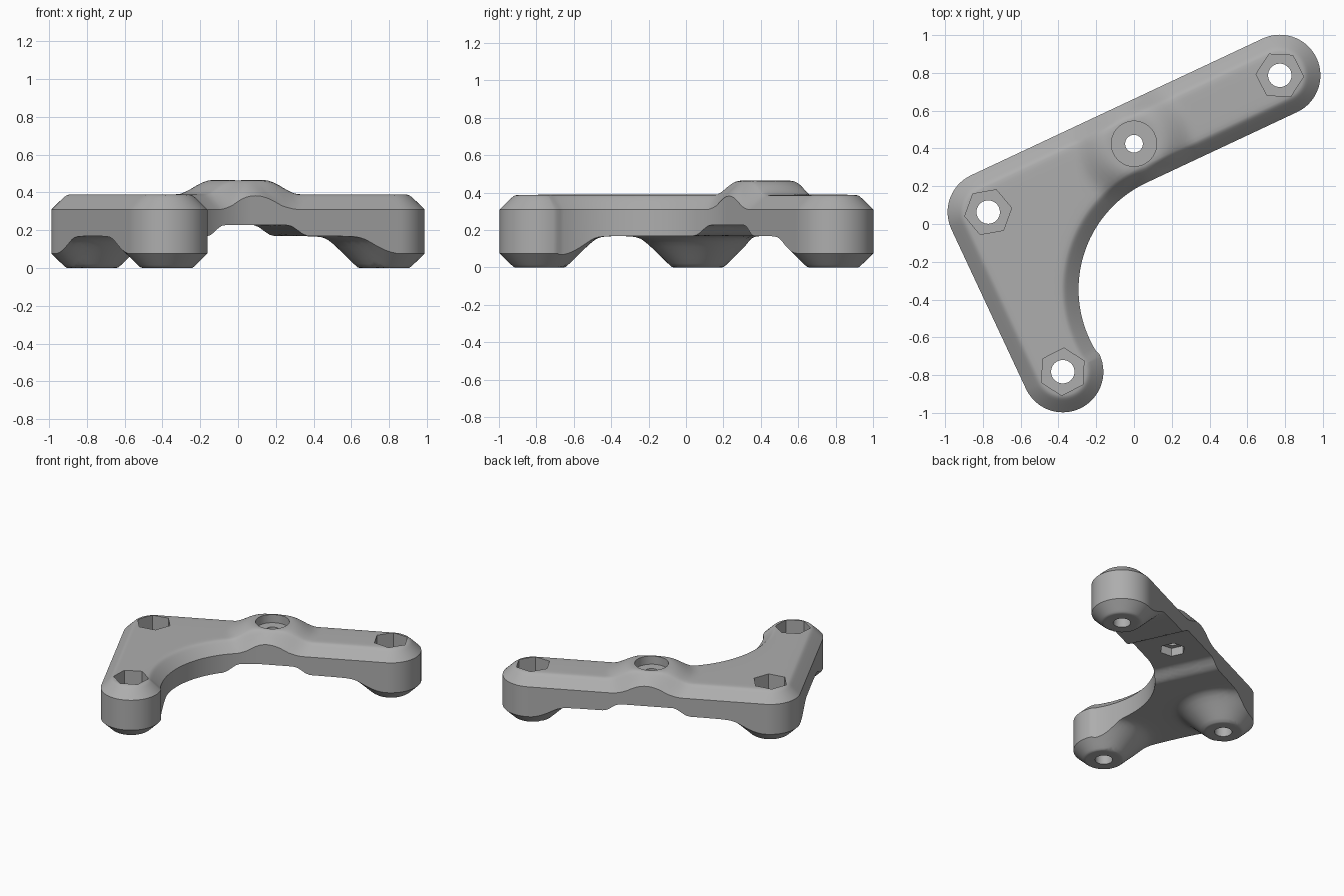
import bpy, bmesh, math
from mathutils import Vector
from mathutils.geometry import delaunay_2d_cdt, intersect_point_line

if "Cube" in bpy.data.objects:
    bpy.data.objects.remove(bpy.data.objects["Cube"], do_unlink=True)

# Layout: three feet and a raised centre boss on the long arm
R, CHAMFER, PLATE = 0.215, 0.08, 0.39
CORNER, LONG_END, SHORT_END = Vector((-0.772, 0.063)), Vector((0.772, 0.787)), Vector((-0.377, -0.782))
CENTRE = (CORNER + LONG_END) / 2
FEET = (CORNER, LONG_END, SHORT_END)
along = (LONG_END - CORNER).normalized()
tilt = math.atan2(along.y, along.x)
quarter = math.pi / 2
side = Vector((along.y, -along.x))

# Concave inner curve, tangent to the long arm and to the short end
HOLLOW_R = 0.623
hollow = CENTRE + side * (R + HOLLOW_R) - along * 0.029
to_hollow = hollow - SHORT_END
meet = math.atan2(to_hollow.y, to_hollow.x)


def soft_max(a, b, k=0.012):
    return (a + b + math.hypot(a - b, k)) / 2


def soft_min(a, b, k=0.03):
    return -soft_max(-a, -b, k)


def smoothstep(a, b, x):
    t = min(max((x - a) / (b - a), 0), 1)
    return t * t * (3 - 2 * t)


def arc(centre, radius, start, end):
    n = max(4, int(abs(end - start) * radius / 0.022))
    angles = [start + (end - start) * i / n for i in range(n + 1)]
    return [centre + Vector((math.cos(a), math.sin(a))) * radius for a in angles]


def make_outline():
    corners = arc(LONG_END, R, tilt - quarter, tilt + quarter)
    corners += arc(CORNER, R, tilt + quarter, tilt + math.pi)
    corners += arc(SHORT_END, R, tilt + math.pi, meet + math.tau)
    corners += arc(hollow, HOLLOW_R, meet + math.pi, tilt + quarter)
    points = []
    for a, b in zip(corners, corners[1:] + corners[:1]):
        n = max(1, round((b - a).length / 0.03))
        if (b - a).length > 0.008:
            points += [a.lerp(b, i / n) for i in range(n)]
    return points


outline = make_outline()
count = len(outline)


def edge_distance(p):
    best = 9.0
    for i, b in enumerate(outline):
        a = outline[i - 1]
        q, t = intersect_point_line(p, a, b)
        q = a.lerp(b, min(max(t, 0), 1))
        best = min(best, (p - q.to_2d()).length)
    return best


def inside(p):
    hit = False
    for i, b in enumerate(outline):
        a = outline[i - 1]
        if (a.y > p.y) != (b.y > p.y) and p.x < a.x + (p.y - a.y) / (b.y - a.y) * (b.x - a.x):
            hit = not hit
    return hit


# Upper surface: chamfered plate with a blended centre boss
def top_height(p, d):
    r = (p - CENTRE).length
    plate = PLATE - soft_max(CHAMFER - d, 0) + 0.075 * (1 - smoothstep(0.14, 0.33, r))
    boss = 0.465 - soft_max(1.1 * (r - 0.14), 0)
    return min(max(plate, boss), 0.465)


# Lower surface: conical feet and a shallow cross channel under the boss
def bottom_height(p):
    r = min((p - f).length for f in FEET)
    t = abs((p - CENTRE).dot(along))
    ceiling = 0.17 + 0.057 * (1 - smoothstep(0.19, 0.31, t))
    return max(0, soft_min(soft_max(r - 0.137, 0, 0.006), ceiling))


# Plan points: outline, inset rows, rings around bosses and a fill grid
plan = list(outline)
insets = (0.02, 0.04, 0.06, 0.07, 0.08, 0.09, 0.11)
for inset in insets:
    for i in range(count):
        tangent = (outline[(i + 1) % count] - outline[i - 1]).normalized()
        plan.append(outline[i] + Vector((-tangent.y, tangent.x)) * inset)

fill = []
for boss in FEET + (CENTRE,):
    for radius in (0.08, 0.11, 0.13, 0.14, 0.16, 0.19, 0.22, 0.25, 0.28, 0.31, 0.34):
        fill += arc(boss, radius, 0, math.tau)[:-1]
bosses = FEET + (CENTRE,)
for i in range(-40, 41):
    for j in range(-40, 41):
        p = CENTRE + along * (i * 0.028) + side * (j * 0.028)
        if min((p - b).length for b in bosses) > 0.355:
            fill.append(p)
plan += [p for p in fill if inside(p) and edge_distance(p) > 0.12]

rim = [(i, (i + 1) % count) for i in range(count)]
verts, _, tris, *_ = delaunay_2d_cdt(plan, rim, [], 1, 1e-5)

# Bracket body: matching upper and lower skins joined by a wall
bm = bmesh.new()
upper, lower = [], []
for v in verts:
    p = Vector((v[0], v[1]))
    upper.append(bm.verts.new((p.x, p.y, top_height(p, edge_distance(p)))))
    lower.append(bm.verts.new((p.x, p.y, bottom_height(p))))
for tri in tris:
    bm.faces.new([upper[i] for i in tri])
    bm.faces.new([lower[i] for i in reversed(tri)])
edge_pairs = {}
for tri in tris:
    for a, b in zip(tri, tri[1:] + tri[:1]):
        edge_pairs[(a, b)] = True
for a, b in edge_pairs:
    if (b, a) not in edge_pairs:
        bm.faces.new((upper[b], upper[a], lower[a], lower[b]))
bmesh.ops.recalc_face_normals(bm, faces=bm.faces)
mesh = bpy.data.meshes.new("bracket_body")
bm.to_mesh(mesh)
bm.free()
body = bpy.data.objects.new("bracket_body", mesh)
bpy.context.collection.objects.link(body)

grey = bpy.data.materials.new("plain grey")
grey.use_nodes = True
grey.diffuse_color = (0.42, 0.42, 0.42, 1)
grey.node_tree.nodes["Principled BSDF"].inputs["Base Color"].default_value = grey.diffuse_color
mesh.materials.append(grey)


# Cut a round or hexagonal hole between two heights
def cut(centre, radius, low, high, sides=40, turn=0.0):
    bpy.ops.mesh.primitive_cylinder_add(
        vertices=sides, radius=radius, depth=high - low,
        location=(centre.x, centre.y, (low + high) / 2), rotation=(0, 0, turn))
    cutter = bpy.context.object
    cutter.name = "hole_cutter"
    cutter.hide_render = True
    bpy.context.view_layer.objects.active = body
    mod = body.modifiers.new("hole", "BOOLEAN")
    mod.object, mod.operation, mod.solver = cutter, "DIFFERENCE", "EXACT"
    bpy.ops.object.modifier_apply(modifier=mod.name)
    bpy.data.objects.remove(cutter, do_unlink=True)


# Foot holes with nut pockets, then the centre hole with its counterbore
for foot, turn in zip(FEET, (40, 27, 57)):
    cut(foot, 0.062, -0.1, 0.6)
    cut(foot, 0.126, 0.2, 0.6, 6, math.radians(turn))
cut(CENTRE, 0.047, -0.1, 0.6)
cut(CENTRE, 0.12, 0.4, 0.6)
cut(CENTRE, 0.092, 0.1, 0.29, 6, tilt)

bpy.ops.object.select_all(action="DESELECT")
body.select_set(True)
bpy.context.view_layer.objects.active = body
bpy.ops.object.shade_smooth_by_angle(angle=math.radians(35))
